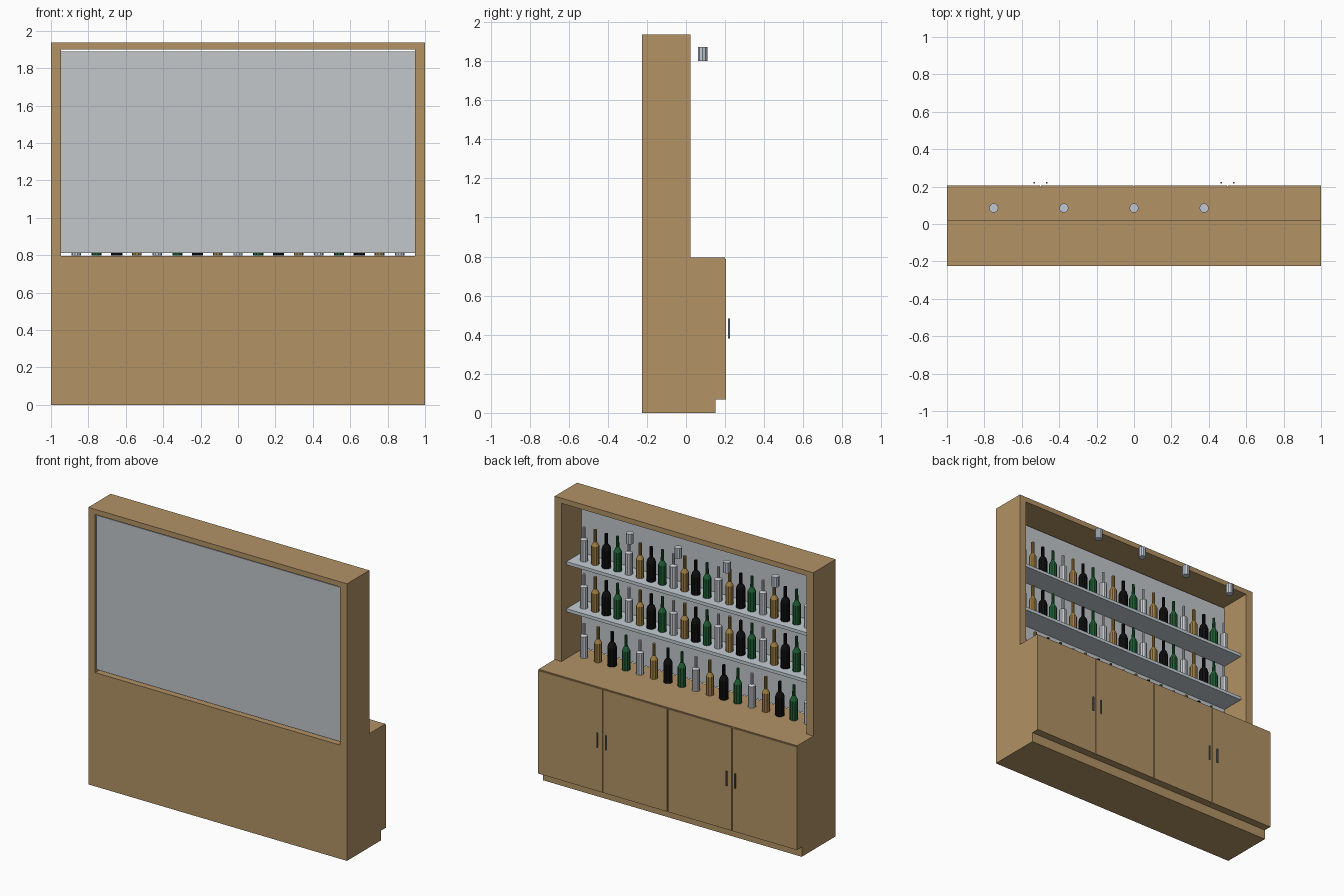
import bpy
import bmesh
import math

cube = bpy.data.objects.get("Cube")
if cube:
    bpy.data.objects.remove(cube, do_unlink=True)


def material(name, rgb):
    """Flat material from 0-255 display values."""
    lin = [((c / 255 + 0.055) / 1.055) ** 2.4 if c > 10 else c / 255 / 12.92 for c in rgb]
    m = bpy.data.materials.new(name)
    m.use_nodes = True
    m.diffuse_color = (*lin, 1)
    m.node_tree.nodes["Principled BSDF"].inputs["Base Color"].default_value = (*lin, 1)
    return m


wood = material("oak wood", (178, 146, 101))
mirror = material("mirror grey", (194, 199, 203))
glass = material("shelf glass", (196, 206, 213))
steel = material("handle steel", (110, 116, 122))
chrome = material("spot chrome", (192, 201, 212))
clear = material("clear bottle", (198, 202, 206))
green = material("green bottle", (28, 92, 50))
black = material("black bottle", (14, 14, 14))
amber = material("amber bottle", (160, 126, 66))


def add(name, mesh):
    ob = bpy.data.objects.new(name, mesh)
    bpy.context.collection.objects.link(ob)
    return ob


def box(name, xs, ys, zs, mat):
    """Axis-aligned box between pairs of limits."""
    bm = bmesh.new()
    bmesh.ops.create_cube(bm, size=1)
    for v in bm.verts:
        v.co = [lim[0] if c < 0 else lim[1] for c, lim in zip(v.co, (xs, ys, zs))]
    mesh = bpy.data.meshes.new(name)
    bm.to_mesh(mesh)
    bm.free()
    mesh.materials.append(mat)
    return add(name, mesh)


def lathe(name, profile, sides, mat):
    """Faceted solid of revolution from (radius, height) points."""
    bm = bmesh.new()
    rings = []
    for r, z in profile:
        angles = [2 * math.pi * i / sides for i in range(sides)]
        rings.append([bm.verts.new((r * math.cos(a), r * math.sin(a), z)) for a in angles])
    for low, high in zip(rings, rings[1:]):
        for i in range(sides):
            j = (i + 1) % sides
            bm.faces.new((low[i], low[j], high[j], high[i]))
    bm.faces.new(rings[0][::-1])
    bm.faces.new(rings[-1])
    mesh = bpy.data.meshes.new(name)
    bm.to_mesh(mesh)
    bm.free()
    mesh.materials.append(mat)
    return mesh


BACK, FRONT = -0.225, 0.022
TOP, COUNTER = 1.936, 0.795

# Lower cabinet
box("plinth", (-1, 1), (BACK, 0.15), (0, 0.07), wood)
box("base_carcass", (-1, 1), (BACK, 0.188), (0.068, COUNTER - 0.015), wood)
box("counter_top", (-1, 1), (BACK, 0.2), (COUNTER - 0.015, COUNTER), wood)

# Doors with bar handles either side of each pair's joint
for i in range(4):
    x = -1 + i * 0.5
    left = 0 if i == 0 else 0.003
    right = 0 if i == 3 else 0.003
    box(f"door_{i + 1}", (x + left, x + 0.5 - right), (0.188, 0.205), (0.068, 0.788), wood)
for joint in (-0.5, 0.5):
    for side in (-1, 1):
        x = joint + side * 0.033
        box("door_handle", (x - 0.004, x + 0.004), (0.216, 0.224), (0.38, 0.482), steel)

# Upper frame
for side, name in ((-1, "right_side_panel"), (1, "left_side_panel")):
    box(name, sorted((side * 0.947, side)), (BACK, FRONT), (COUNTER, TOP), wood)
box("top_panel", (-0.947, 0.947), (BACK, FRONT), (1.9, TOP), wood)

# Mirror and glass shelves
box("mirror_panel", (-0.947, 0.947), (-0.212, -0.2), (0.812, 1.89), mirror)
for z in (1.143, 1.472):
    box("glass_shelf", (-0.947, 0.947), (-0.2, -0.033), (z - 0.022, z), glass)

# Spotlights
spot = lathe("spotlight", [(0.025, 0), (0.025, 0.072)], 10, chrome)
for i in range(4):
    add("spotlight", spot).location = (-0.75 + i * 0.375, 0.085, 1.8)

# Bottle shapes, one per colour
bottles = [
    lathe("clear_bottle", [(0.025, 0), (0.025, 0.15), (0.009, 0.16), (0.009, 0.235)], 10, clear),
    lathe("green_bottle", [(0.027, 0), (0.027, 0.135), (0.011, 0.165), (0.009, 0.24)], 10, green),
    lathe("black_bottle", [(0.03, 0), (0.03, 0.13), (0.024, 0.15), (0.011, 0.165),
                           (0.011, 0.235)], 10, black),
    lathe("amber_bottle", [(0.026, 0), (0.026, 0.13), (0.011, 0.155), (0.011, 0.24)], 10, amber),
]

# Rows of bottles on the counter and both shelves
for z, count in ((COUNTER + 0.003, 17), (1.143, 21), (1.472, 21)):
    for i in range(count):
        mesh = bottles[i % 4]
        x = -0.865 + 1.73 * i / (count - 1)
        add(mesh.name, mesh).location = (x, -0.11, z)
